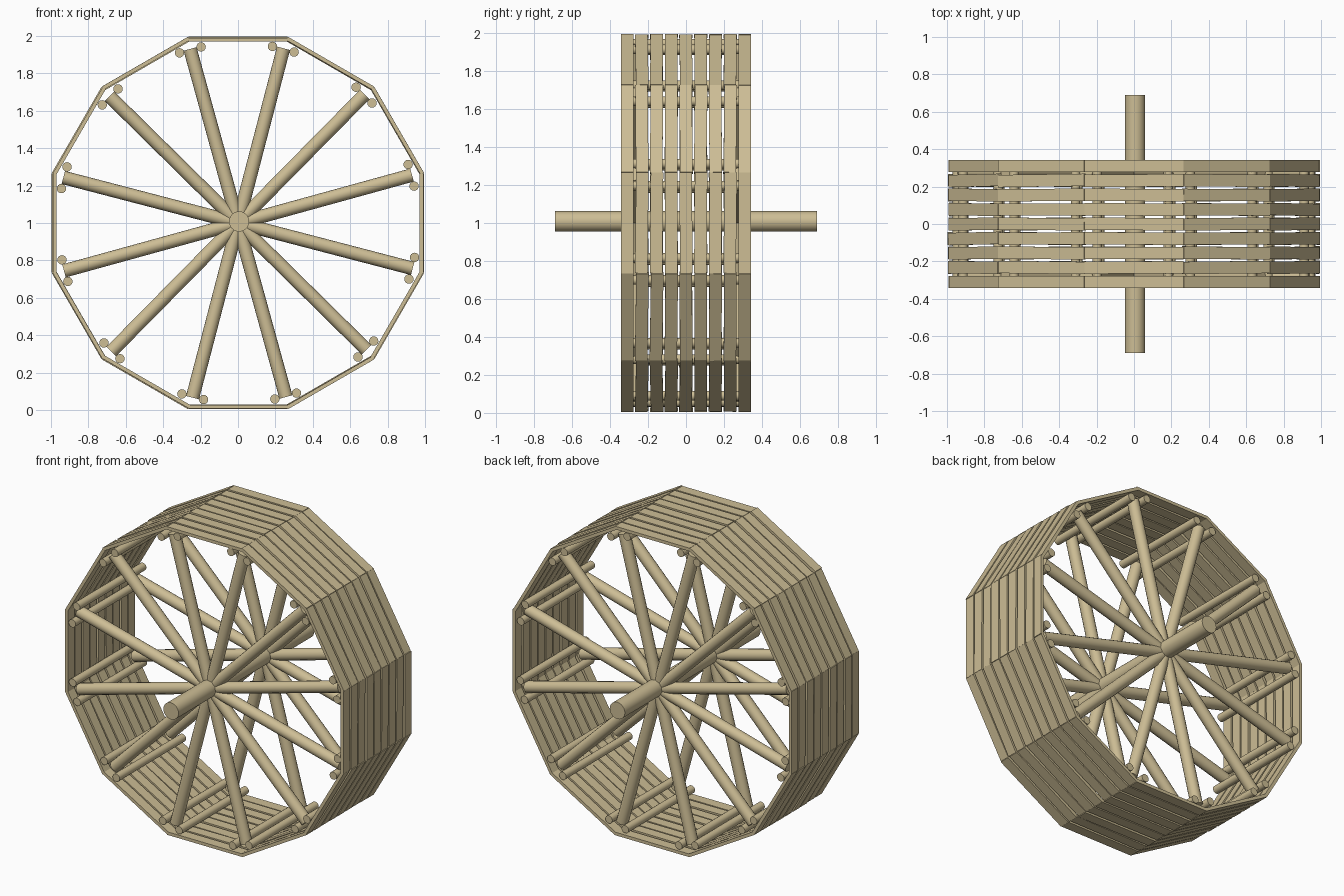
import bpy, math, random
from mathutils import Vector, Matrix

if "Cube" in bpy.data.objects:
    bpy.data.objects.remove(bpy.data.objects["Cube"])

random.seed(4)
SIDES = 12
CENTRE = Vector((0, 0, 1.0))

wood = bpy.data.materials.new("pale wood")
wood.diffuse_color = (0.61, 0.51, 0.30, 1)
wood.use_nodes = True
wood.node_tree.nodes["Principled BSDF"].inputs["Base Color"].default_value = wood.diffuse_color


def radial(angle, r, t=0.0, y=0.0):
    """Point at distance r along a wheel angle, t sideways of it."""
    c, s = math.cos(angle), math.sin(angle)
    return CENTRE + Vector((r * c - t * s, y, r * s + t * c))


def pole(name, a, b, radius, sides=16):
    d = b - a
    bpy.ops.mesh.primitive_cylinder_add(vertices=sides, radius=radius, depth=d.length)
    ob = bpy.context.object
    ob.name = name
    ob.matrix_world = (Matrix.Translation((a + b) / 2)
                       @ d.to_track_quat('Z', 'Y').to_matrix().to_4x4())
    ob.data.materials.append(wood)
    bpy.ops.object.shade_smooth_by_angle(angle=math.radians(40))


def plank(name, angle, y, apothem, length, width, thick, twist):
    bpy.ops.mesh.primitive_cube_add(size=1)
    ob = bpy.context.object
    ob.name = name
    # local x = outward, local y = across the wheel, local z = along the rim
    ob.matrix_world = (Matrix.Translation(radial(angle, apothem - thick / 2, 0, y))
                       @ Matrix.Rotation(-angle, 4, 'Y')
                       @ Matrix.Rotation(twist, 4, 'X')
                       @ Matrix.Diagonal((thick, width, length, 1)))
    ob.data.materials.append(wood)


# axle
hub = Vector((0.006, 0, 1.008))
pole("axle", hub + Vector((0, -0.69, 0)), hub + Vector((0, 0.69, 0)), 0.054, 24)

for i in range(SIDES):
    corner = math.radians(15.4 + 30 * i)
    # spokes on both sides of the wheel
    for y, side in ((-0.28, "front"), (0.28, "back")):
        pole(f"{side}_spoke", radial(corner, 0, 0, y), radial(corner, 0.965, 0, y), 0.036)
    # two cross bars gripping each pair of spoke tips
    for t in (-0.06, 0.06):
        pole("cross_bar", radial(corner, 0.96, t, -0.338),
             radial(corner, 0.96, t, 0.338), 0.025)
    # nine slightly uneven planks on each flat of the rim
    face = math.radians(30 * i)
    for k in range(-4, 5):
        edge = abs(k) == 4
        twist = 0 if edge else math.radians(random.uniform(-0.8, 0.8))
        plank("rim_plank", face, k * 0.0775, 0.993 + random.uniform(-0.003, 0.003),
              0.53, 0.066, 0.02, twist)
